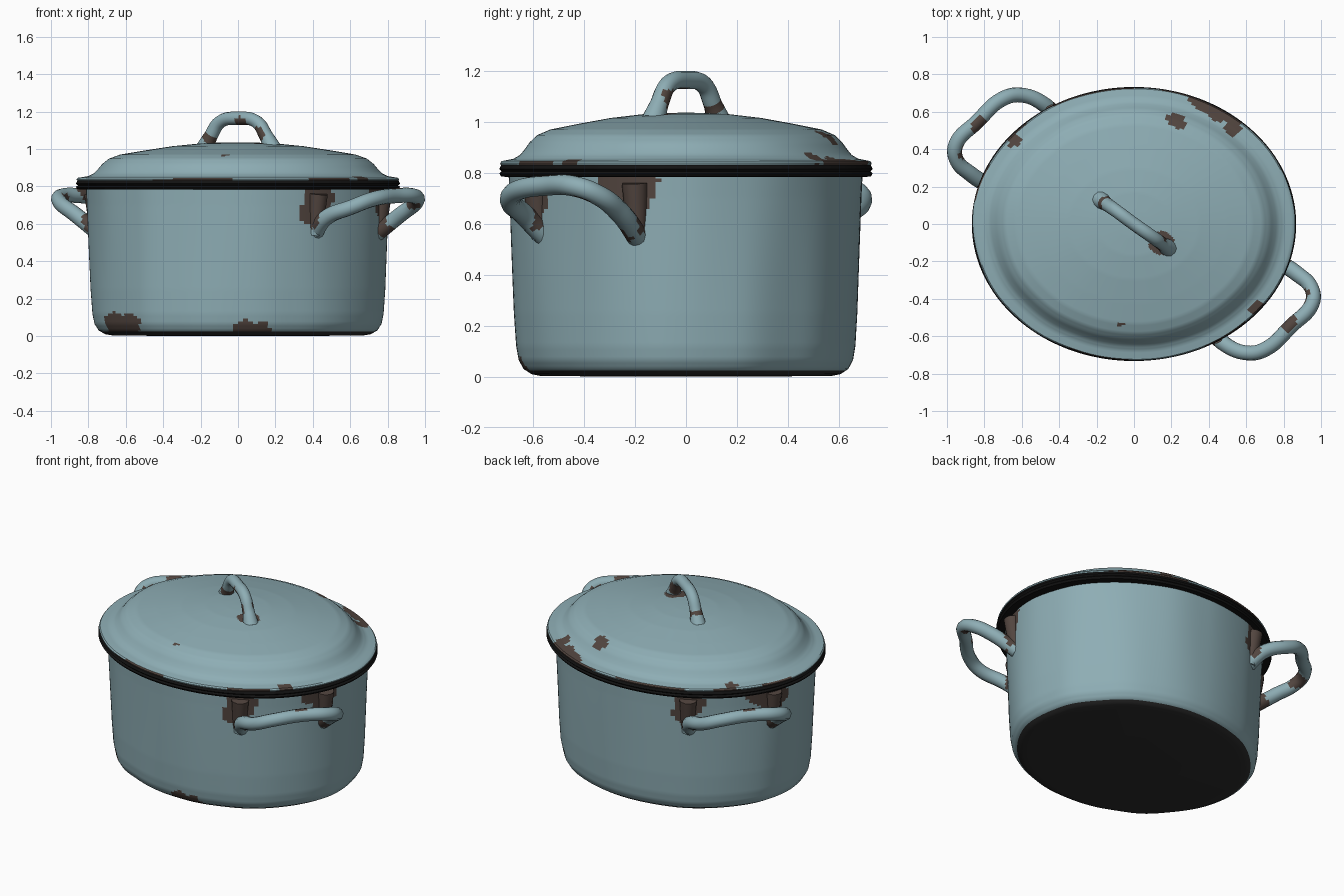
import bpy, bmesh, math
from mathutils import Vector, noise

cube = bpy.data.objects.get("Cube")
if cube:
    bpy.data.objects.remove(cube, do_unlink=True)


def material(name, rgb):
    m = bpy.data.materials.new(name)
    m.use_nodes = True
    m.diffuse_color = (*rgb, 1)
    bsdf = next(n for n in m.node_tree.nodes if n.type == 'BSDF_PRINCIPLED')
    bsdf.inputs["Base Color"].default_value = (*rgb, 1)
    return m


BLUE, BROWN, BLACK, SOOT = range(4)
MATS = [material("blue enamel", (0.27, 0.42, 0.46)),
        material("chipped brown", (0.085, 0.06, 0.05)),
        material("black rim", (0.006, 0.006, 0.006)),
        material("sooty base", (0.025, 0.025, 0.025))]


def chipped(p, chips):
    """True inside any ragged chip, given as (centre, radius)."""
    ragged = 1 + 0.35 * noise.noise(p * 14)
    return any((p - Vector(c)).length < r * ragged for c, r in chips)


def finish(obj, rule):
    for m in MATS:
        obj.data.materials.append(m)
    for poly in obj.data.polygons:
        poly.material_index = rule(poly.center, poly.normal)
    bpy.ops.object.select_all(action='DESELECT')
    obj.select_set(True)
    bpy.context.view_layer.objects.active = obj
    bpy.ops.object.shade_smooth_by_angle(angle=math.radians(40))


def resample(profile, step):
    pts = [Vector(p) for p in profile]
    out = [pts[0]]
    for a, b in zip(pts, pts[1:]):
        n = max(1, math.ceil((b - a).length / step))
        out += [a.lerp(b, i / n) for i in range(1, n + 1)]
    return out


def oval_lathe(name, profile, ratio, rule, step=0.015, dent=0.0, sides=180):
    """Turn a bottom-to-top (radius, z) profile into an oval solid."""
    bm = bmesh.new()
    rings = []
    for r, z in resample(profile, step):
        ring = []
        for i in range(sides):
            a = math.tau * i / sides
            c, s = math.cos(a), math.sin(a)
            k = r * (1 + dent * noise.noise(Vector((c * 3, s * 3, z * 0.8))))
            ring.append(bm.verts.new((k * c, k * s * ratio, z)))
        rings.append(ring)
    for low, high in zip(rings, rings[1:]):
        for i in range(sides):
            j = (i + 1) % sides
            bm.faces.new((low[i], low[j], high[j], high[i]))
    bm.faces.new(rings[0][::-1])
    bm.faces.new(rings[-1])
    mesh = bpy.data.meshes.new(name)
    bm.to_mesh(mesh)
    bm.free()
    obj = bpy.data.objects.new(name, mesh)
    bpy.context.collection.objects.link(obj)
    finish(obj, rule)


def tube(name, path, rule, thickness=0.037, half_turn=False):
    """Sweep a round bar along (x, y, z, relative thickness) points."""
    curve = bpy.data.curves.new(name + " path", 'CURVE')
    curve.dimensions = '3D'
    curve.bevel_depth = thickness
    curve.bevel_resolution = 4
    curve.resolution_u = 10
    curve.use_fill_caps = True
    spline = curve.splines.new('BEZIER')
    spline.bezier_points.add(len(path) - 1)
    turn = -1 if half_turn else 1
    for bp, (x, y, z, w) in zip(spline.bezier_points, path):
        bp.co = (x * turn, y * turn, z)
        bp.radius = w
        bp.handle_left_type = bp.handle_right_type = 'AUTO'
    temp = bpy.data.objects.new(name + " path", curve)
    bpy.context.collection.objects.link(temp)
    deps = bpy.context.evaluated_depsgraph_get()
    mesh = bpy.data.meshes.new_from_object(temp.evaluated_get(deps))
    bpy.data.objects.remove(temp, do_unlink=True)
    mesh.name = name
    mesh.materials.clear()
    obj = bpy.data.objects.new(name, mesh)
    bpy.context.collection.objects.link(obj)
    finish(obj, rule)


# Pot body, chipped at the foot and around the handle roots
roots = [((0.43, -0.58, 0.74), 0.09), ((0.39, -0.6, 0.66), 0.06),
         ((0.76, -0.20, 0.74), 0.1), ((0.74, -0.28, 0.77), 0.08)]
roots += [((-x, -y, z), r) for (x, y, z), r in roots]
body_chips = roots + [((-0.66, -0.3, 0.05), 0.08), ((-0.58, -0.41, 0.05), 0.09),
                      ((0.03, -0.64, 0.03), 0.06), ((0.12, -0.63, 0.01), 0.07)]


def body_rule(p, n):
    if n.z < -0.8 and p.z < 0.02:
        return SOOT
    return BROWN if chipped(p, body_chips) else BLUE


body_profile = [(0.3, 0), (0.67, 0.003), (0.71, 0.01), (0.745, 0.03), (0.767, 0.065),
                (0.778, 0.12), (0.787, 0.25), (0.797, 0.5), (0.805, 0.7), (0.81, 0.79)]
oval_lathe("pot_body", body_profile, 0.855, body_rule, dent=0.016)

# Black double-ridged rim
oval_lathe("black_rim", [(0.78, 0.782), (0.858, 0.785), (0.867, 0.797), (0.856, 0.806),
                         (0.867, 0.815), (0.858, 0.832), (0.78, 0.832)],
           0.845, lambda p, n: BLACK)

# Domed lid with a thin lip
lid_chips = [((0.23, 0.57, 0.96), 0.06), ((0.45, 0.61, 0.86), 0.07),
             ((0.53, 0.54, 0.88), 0.06), ((0.36, 0.66, 0.86), 0.06),
             ((0.66, -0.46, 0.86), 0.045), ((-0.65, 0.46, 0.86), 0.045),
             ((-0.07, -0.54, 0.98), 0.02), ((0.15, -0.1, 1.03), 0.06)]


def lid_rule(p, n):
    worn_lip = p.z < 0.846 and noise.noise(p * 4) > 0.08
    return BROWN if worn_lip or chipped(p, lid_chips) else BLUE


lid_profile = [(0.82, 0.828), (0.86, 0.831), (0.862, 0.838), (0.855, 0.846), (0.8, 0.855),
               (0.77, 0.87), (0.75, 0.89), (0.725, 0.92), (0.69, 0.948), (0.63, 0.97),
               (0.5, 0.992), (0.35, 1.015), (0.2, 1.03), (0.08, 1.035), (0.01, 1.036)]
oval_lathe("lid", lid_profile, 0.845, lid_rule, dent=0.006)

# Arched lid handle
knob_chips = [((0.12, -0.09, 1.08), 0.055), ((0.02, -0.03, 1.14), 0.04),
              ((-0.15, 0.11, 1.06), 0.04)]
tube("lid_handle",
     [(-0.18, 0.13, 1.0, 1.3), (-0.145, 0.105, 1.07, 1.0), (-0.095, 0.07, 1.145, 0.95),
      (0, 0, 1.164, 0.95), (0.1, -0.07, 1.145, 0.95), (0.15, -0.105, 1.07, 1.0),
      (0.185, -0.13, 1.0, 1.3)],
     lambda p, n: BROWN if chipped(p, knob_chips) else BLUE)

# Side handles: a bent bar plus a bracket at each end
bar = [(0.41, -0.55, 0.55, 1.1), (0.475, -0.635, 0.635, 1.05), (0.61, -0.69, 0.69, 1),
       (0.71, -0.665, 0.728, 1), (0.84, -0.545, 0.75, 1), (0.95, -0.43, 0.745, 1),
       (0.952, -0.35, 0.715, 1), (0.87, -0.265, 0.65, 1.05), (0.745, -0.19, 0.55, 1.1)]
brackets = {"front": [(0.41, -0.57, 0.54, 0.9), (0.42, -0.58, 0.64, 1.1), (0.43, -0.59, 0.76, 1.3)],
            "outer": [(0.75, -0.19, 0.54, 0.9), (0.76, -0.195, 0.64, 1.1), (0.77, -0.2, 0.76, 1.3)]}
bar_chips = [((0.92, -0.4, 0.71), 0.06), ((0.44, -0.6, 0.62), 0.05),
             ((0.78, -0.21, 0.6), 0.06), ((0.82, -0.52, 0.79), 0.05)]


def bar_rule(turn):
    return lambda p, n: BROWN if chipped(Vector((p.x * turn, p.y * turn, p.z)), bar_chips) else BLUE


for side, half in (("left", False), ("right", True)):
    tube(side + "_handle", bar, bar_rule(-1 if half else 1), 0.04, half)
    for end, path in brackets.items():
        tube(f"{side}_{end}_bracket", path,
             lambda p, n: BROWN if p.z > 0.58 + 0.03 * noise.noise(p * 20) else BLUE, 0.04, half)
